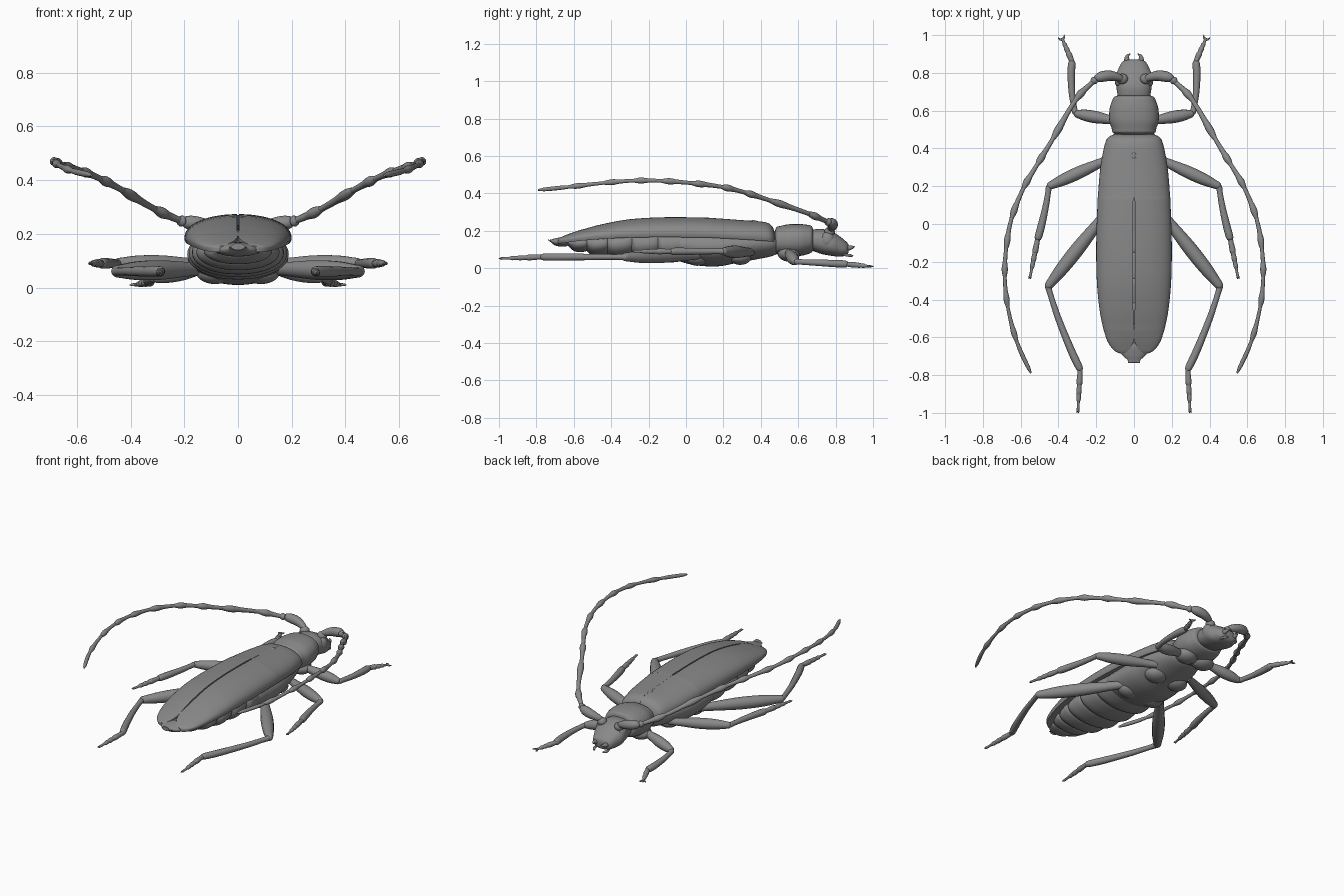
import bpy, bmesh, math
from mathutils import Vector

if "Cube" in bpy.data.objects:
    bpy.data.objects.remove(bpy.data.objects["Cube"])

grey = bpy.data.materials.new("dark_grey")
grey.diffuse_color = (0.25, 0.25, 0.25, 1)
grey.use_nodes = True
grey.node_tree.nodes["Principled BSDF"].inputs["Base Color"].default_value = grey.diffuse_color


def finish(name, bm, mirror=False, angle=50):
    bmesh.ops.recalc_face_normals(bm, faces=bm.faces[:])
    me = bpy.data.meshes.new(name)
    bm.to_mesh(me)
    bm.free()
    for p in me.polygons:
        p.use_smooth = True
    me.set_sharp_from_angle(angle=math.radians(angle))
    me.materials.append(grey)
    ob = bpy.data.objects.new(name, me)
    bpy.context.collection.objects.link(ob)
    if mirror:
        ob.modifiers.new("mirror", 'MIRROR').use_mirror_merge = False
    return ob


def smooth_rows(rows, n):
    # Catmull-Rom through rows of any length
    out = []
    for i in range(len(rows) - 1):
        a, b, c, d = rows[max(i - 1, 0)], rows[i], rows[i + 1], rows[min(i + 2, len(rows) - 1)]
        for k in range(n):
            t = k / n
            out.append([0.5 * (2 * q + (r - p) * t + (2 * p - 5 * q + 4 * r - s) * t * t
                               + (3 * q - p - 3 * r + s) * t ** 3) for p, q, r, s in zip(a, b, c, d)])
    out.append(list(rows[-1]))
    return out


def skin(bm, rings):
    vs = [[bm.verts.new(p) for p in r] for r in rings]
    m = len(vs[0])
    for a, b in zip(vs, vs[1:]):
        for j in range(m):
            k = (j + 1) % m
            bm.faces.new((a[j], a[k], b[k], b[j]))
    bm.faces.new(vs[0])
    bm.faces.new(vs[-1])


def loft(name, rows, n=5, sides=40, power=0.85):
    # rows: y, half width, top z, bottom z
    bm = bmesh.new()
    rings = []
    for y, w, zt, zb in smooth_rows(rows, n):
        ring = []
        for j in range(sides):
            a = 2 * math.pi * j / sides
            c, s = math.cos(a), math.sin(a)
            ring.append((w * math.copysign(abs(c) ** power, c), y,
                         (zt + zb) / 2 + (zt - zb) / 2 * math.copysign(abs(s) ** power, s)))
        rings.append(ring)
    skin(bm, rings)
    return finish(name, bm)


def tube(name, rows, n=5, sides=14):
    # rows: x, y, z, radius; mirrored to both sides
    pts = smooth_rows(rows, n)
    bm = bmesh.new()
    rings = []
    for i, p in enumerate(pts):
        t = (Vector(pts[min(i + 1, len(pts) - 1)][:3]) - Vector(pts[max(i - 1, 0)][:3])).normalized()
        u = t.cross(Vector((0, 0, 1))).normalized()
        v = u.cross(t)
        r = max(p[3], 0.001)
        rings.append([Vector(p[:3]) + r * (math.cos(a) * u + math.sin(a) * v)
                      for a in (2 * math.pi * j / sides for j in range(sides))])
    skin(bm, rings)
    return finish(name, bm, mirror=True)


def blob(name, loc, size, mirror=True):
    bm = bmesh.new()
    bmesh.ops.create_uvsphere(bm, u_segments=24, v_segments=14, radius=1)
    for v in bm.verts:
        v.co = Vector((v.co.x * size[0] + loc[0], v.co.y * size[1] + loc[1], v.co.z * size[2] + loc[2]))
    return finish(name, bm, mirror)


# wing cases: y, inner x, outer x, top z, edge z; the seam opens only along the middle
cover = [(0.475, 0, .10, .19, .15), (0.46, 0, .135, .225, .155), (0.42, 0, .155, .247, .16),
         (0.30, 0, .178, .257, .168), (0.15, 0, .191, .268, .176), (0.12, .004, .193, .27, .178),
         (-0.10, .004, .2, .273, .18), (-0.30, .004, .197, .262, .178), (-0.45, .004, .183, .235, .17),
         (-0.54, .003, .166, .211, .163), (-0.57, 0, .158, .203, .16), (-0.62, .003, .141, .186, .154),
         (-0.655, .018, .119, .172, .149), (-0.675, .035, .098, .163, .147), (-0.685, .055, .075, .155, .146)]
bm = bmesh.new()
rings = []
for y, xi, xo, zt, ze in smooth_rows(cover, 4):
    xi = max(xi, .0003)
    ring = [(xi + (xo - xi) * .6, y, ze - .012), (xo - .006, y, ze - .014)]
    for j in range(15):
        a = math.pi / 2 * (1 - j / 14)
        ring.append((xi + (xo - xi) * math.sin(a), y, ze + (zt - ze) * math.cos(a) ** 0.85))
    ring.append((xi, y, zt - (zt - ze) * .4))
    rings.append(ring)
skin(bm, rings)
finish("wing_case", bm, mirror=True, angle=40)

# small shield plate between the wing cases
blob("scutellum", (0, .36, .25), (.013, .02, .007), mirror=False)

# hind thorax under the wing cases
loft("hind_thorax", [(.50, .085, .19, .085), (.46, .12, .2, .065), (.38, .15, .21, .048), (.28, .172, .215, .03),
                     (.17, .186, .22, .01), (.05, .187, .22, .016), (-.04, .178, .215, .04), (-.10, .12, .2, .08)],
     power=1)

# ringed abdomen: overlapping segments
bounds = [.0, -.15, -.29, -.42, -.53, -.63, -.735]
shape = [(.186, .03), (.186, .04), (.178, .048), (.163, .06), (.134, .08), (.092, .108), (.034, .14)]
for i in range(6):
    y0, y1 = bounds[i], bounds[i + 1]
    (w0, b0), (w1, b1) = shape[i], shape[i + 1]
    t0, t1 = [min(.215, .215 + (y + .3) * .14) for y in (y0, y1)]
    L = y1 - y0
    loft("abdomen_segment_%d" % (i + 1),
         [(y0 - L * .1, w0 * .85, t0 - .01, b0 + .02), (y0 + L * .15, w0 * .95, t0, b0 + .008),
          (y0 + L * .6, (w0 + w1) / 2, (t0 + t1) / 2, (b0 + b1) / 2 - .005),
          (y0 + L * .85, w1 * 1.01, t1, b1 - .004), (y0 + L * 1.0, w1 * .9, t1 - .005, b1 + .012),
          (y0 + L * 1.02, w1 * .7, t1 - .015, b1 + .025)], n=4, power=.95)

# front thorax and head
loft("front_thorax", [(.475, .085, .2, .09), (.485, .112, .22, .075), (.505, .118, .226, .07), (.55, .131, .235, .064),
                      (.61, .129, .236, .066), (.65, .117, .232, .075), (.672, .106, .225, .085),
                      (.68, .085, .205, .1)])
loft("head", [(.66, .08, .2, .1), (.69, .088, .208, .088), (.73, .094, .21, .075), (.78, .099, .195, .066),
              (.82, .083, .172, .062), (.85, .068, .148, .066), (.865, .052, .133, .076), (.87, .03, .122, .088)])
blob("eye", (.076, .757, .15), (.026, .036, .044))
blob("antenna_socket", (.062, .768, .195), (.03, .028, .026))

# mouthparts
tube("mandible", [(.032, .84, .105, .015), (.038, .87, .108, .014), (.035, .888, .112, .009),
                  (.02, .902, .115, .002)])
tube("palp", [(.035, .83, .075, .008), (.045, .86, .07, .007), (.04, .878, .068, .008), (.03, .892, .066, .004)])

# antennae: thick base joint, then club-ended segments
tube("antenna_base", [(.055, .76, .2, .012), (.08, .775, .215, .02), (.125, .785, .23, .027),
                      (.17, .78, .24, .028), (.198, .77, .245, .02), (.208, .762, .248, .006)])
joints = [(.195, .772, .244), (.222, .748, .252), (.31, .655, .292), (.43, .45, .362), (.512, .315, .405),
          (.585, .19, .435), (.648, .03, .455), (.677, -.13, .467), (.684, -.28, .468), (.668, -.44, .456),
          (.62, -.625, .435), (.545, -.79, .418)]
path = smooth_rows(joints, 4)
for i in range(len(joints) - 1):
    f = 1 - .03 * i
    prof = [.0125, .0135, .0155, .021, .0125] if i < 10 else [.013, .016, .016, .014, .006]
    tube("antenna_segment_%d" % (i + 1), [(*p, r * f) for p, r in zip(path[4 * i:4 * i + 5], prof)], n=4)

# legs: coxa position, hip, knee, ankle, toe and femur thickness
legs = {
    "front": ((.06, .55, .078), (.09, .545, .085), (.31, .585, .035), (.328, .86, .022), (.382, .985, .010), .032),
    "middle": ((.075, .29, .06), (.12, .35, .085), (.45, .2, .09), (.51, -.08, .09), (.55, -.28, .09), .033),
    "hind": ((.085, .06, .055), (.13, .08, .07), (.455, -.33, .06), (.285, -.77, .06), (.297, -.99, .052), .037),
}


def along(a, b, stops, bow=0):
    # points from a to b, bowed gently to the outside
    a, b = Vector(a), Vector(b)
    return [(*(a.lerp(b, t) + Vector((bow * 4 * t * (1 - t), 0, 0))), r) for t, r in stops]


for name, (coxa, hip, knee, ankle, toe, r) in legs.items():
    blob(name + "_coxa", coxa, (.07, .06, .042))
    tube(name + "_femur", along(hip, knee, [(0, r * .6), (.2, r * .75), (.5, r), (.75, r * .95), (.93, r * .7),
                                            (1, r * .55), (1.03, r * .2)]))
    tube(name + "_tibia", along(knee, ankle, [(-.02, .008), (.02, .016), (.12, .015), (.4, .017), (.75, .02),
                                              (.93, .02), (1, .016), (1.015, .006)],
                                {"front": .012, "middle": -.006, "hind": .012}[name]))
    # tarsus with soft lobes narrowing to the claws
    tube(name + "_tarsus", along(ankle, toe, [(-.04, .013), (.12, .014), (.32, .016), (.38, .0125), (.54, .014),
                                              (.6, .011), (.72, .012), (.78, .008), (.9, .007), (1, .007)]), n=3)
    d = (Vector(toe) - Vector(ankle)).normalized()
    side = Vector((d.y, -d.x, 0))
    spread = .018 if name == "front" else .004
    for k, s in (("inner", -1), ("outer", 1)):
        q, e = Vector(toe) - d * .012, Vector(toe) + d * .012 + side * s * spread
        m = q.lerp(e, .5) + side * s * spread * .3
        tube(name + "_claw_" + k, [(*q, .006), (*m, .005), (*e, .001)], sides=8)
